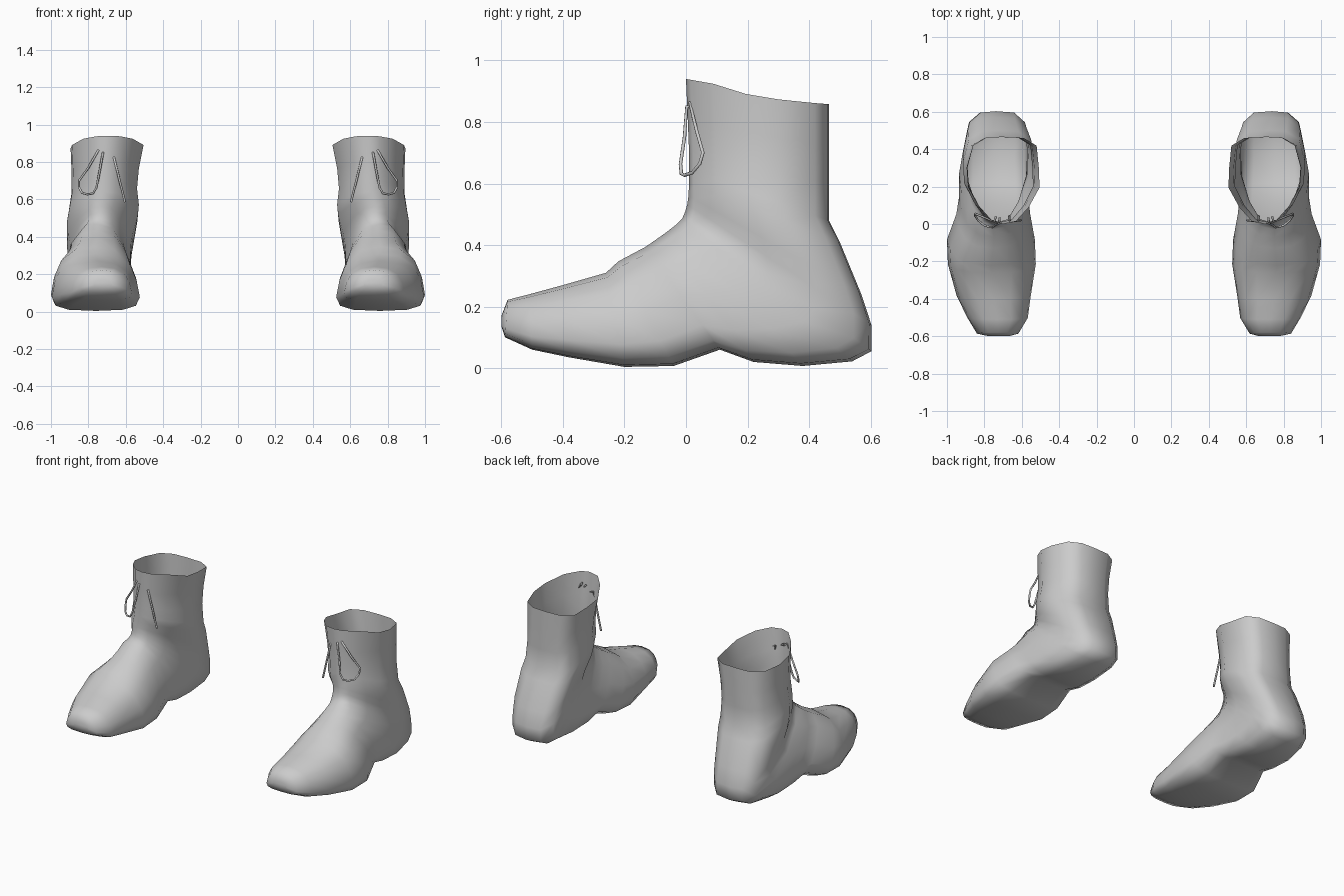
import bpy
import bmesh
import math

cube = bpy.data.objects.get("Cube")
if cube:
    bpy.data.objects.remove(cube, do_unlink=True)

grey = bpy.data.materials.new("plain_grey")
grey.use_nodes = True
grey.diffuse_color = (0.6, 0.6, 0.6, 1)
bsdf = grey.node_tree.nodes["Principled BSDF"]
bsdf.inputs["Base Color"].default_value = (0.6, 0.6, 0.6, 1)
bsdf.inputs["Roughness"].default_value = 0.7

# Half cross-sections: t runs from front/top to back/bottom, s is the width share
FOOT_T = (0, .05, .22, .48, .76, .91, .98, 1)
FOOT_S = (0, .45, .77, .93, 1, .91, .62, 0)
LEG_T = (0, .03, .19, .42, .65, .90, .99, 1)
LEG_OUT = (0, .28, .65, .96, 1, .83, .46, 0)
LEG_IN = (0, .35, .70, 1, .98, .92, .56, 0)

# Sections from toe to rim: front y, z, back y, z, outer x, inner x, foot-to-leg blend
SECTIONS = [
    (-.60, .17, -.60, .135, .775, .67, 0),
    (-.58, .222, -.588, .10, .84, .618, 0),
    (-.51, .24, -.50, .06, .89, .568, 0),
    (-.40, .27, -.38, .035, .948, .552, 0),
    (-.26, .31, -.20, .004, .995, .525, 0),
    (-.22, .347, -.04, .007, 1.0, .53, 0),
    (-.13, .395, .11, .06, .95, .555, 0),
    (-.07, .437, .22, .02, .935, .565, .1),
    (-.03, .468, .38, .007, .935, .57, .2),
    (-.012, .487, .54, .022, .915, .57, .35),
    (-.003, .508, .603, .055, .905, .57, .6),
    (.004, .532, .603, .14, .905, .57, .8),
    (.008, .56, .57, .24, .915, .56, .9),
    (.01, .60, .50, .41, .915, .535, 1),
    (.01, .64, .465, .48, .905, .53, 1),
    (.01, .70, .465, .60, .89, .54, 1),
    (.006, .80, .465, .72, .89, .53, 1),
    (0, .94, .465, .858, .895, .505, 1),
]


def mix(a, b, k):
    return a + (b - a) * k


def section_points(sec, side):
    y0, z0, y1, z1, xo, xi, k = sec
    cx, w = (xo + xi) / 2, (xo - xi) / 2

    def point(i, sign, leg):
        t = mix(FOOT_T[i], LEG_T[i], k)
        s = mix(FOOT_S[i], leg[i], k)
        return (side * (cx + sign * w * s), mix(y0, y1, t), mix(z0, z1, t))

    n = len(FOOT_T)
    return ([point(i, 1, LEG_OUT) for i in range(n)] +
            [point(i, -1, LEG_IN) for i in range(n - 2, 0, -1)])


def make_boot(name, side):
    # Loft the sections, closed at the toe and open at the rim
    bm = bmesh.new()
    rings = [[bm.verts.new(p) for p in section_points(s, side)] for s in SECTIONS]
    for a, b in zip(rings, rings[1:]):
        for i in range(len(a)):
            j = (i + 1) % len(a)
            bm.faces.new((a[i], a[j], b[j], b[i]))
    bm.faces.new(rings[0])
    # Dip the back half of the rim slightly
    for v in rings[-1]:
        if v.co.y > 0.15:
            v.co.z -= 0.015 * math.sin(math.pi * min(1, v.co.y / 0.465))
    bmesh.ops.recalc_face_normals(bm, faces=bm.faces[:])
    mesh = bpy.data.meshes.new(name)
    bm.to_mesh(mesh)
    bm.free()
    mesh.materials.append(grey)
    obj = bpy.data.objects.new(name, mesh)
    bpy.context.collection.objects.link(obj)
    bpy.ops.object.select_all(action='DESELECT')
    obj.select_set(True)
    bpy.context.view_layer.objects.active = obj
    bpy.ops.object.shade_smooth_by_angle(angle=math.radians(75))


def make_lace(name, side, points):
    curve = bpy.data.curves.new(name, 'CURVE')
    curve.dimensions = '3D'
    curve.bevel_depth = 0.006
    curve.bevel_resolution = 1
    curve.use_fill_caps = True
    spline = curve.splines.new('POLY')
    spline.points.add(len(points) - 1)
    for p, (x, y, z) in zip(spline.points, points):
        p.co = (side * x, y, z, 1)
    curve.materials.append(grey)
    obj = bpy.data.objects.new(name, curve)
    bpy.context.collection.objects.link(obj)


# Lace paths, each starting just inside the shaft front
LOOP = [(.738, .04, .855), (.747, .012, .862), (.80, .035, .77), (.85, .055, .70),
        (.85, .045, .665), (.834, .02, .635), (.805, -.005, .627), (.775, -.015, .632),
        (.757, -.018, .663), (.74, -.005, .75), (.722, .002, .85), (.718, .035, .85)]
END = [(.668, .045, .835), (.663, .012, .823), (.635, .017, .71), (.604, .02, .585)]

for label, side in (("right", -1), ("left", 1)):
    make_boot(label + "_boot", side)
    make_lace(label + "_lace_loop", side, LOOP)
    make_lace(label + "_lace_end", side, END)
